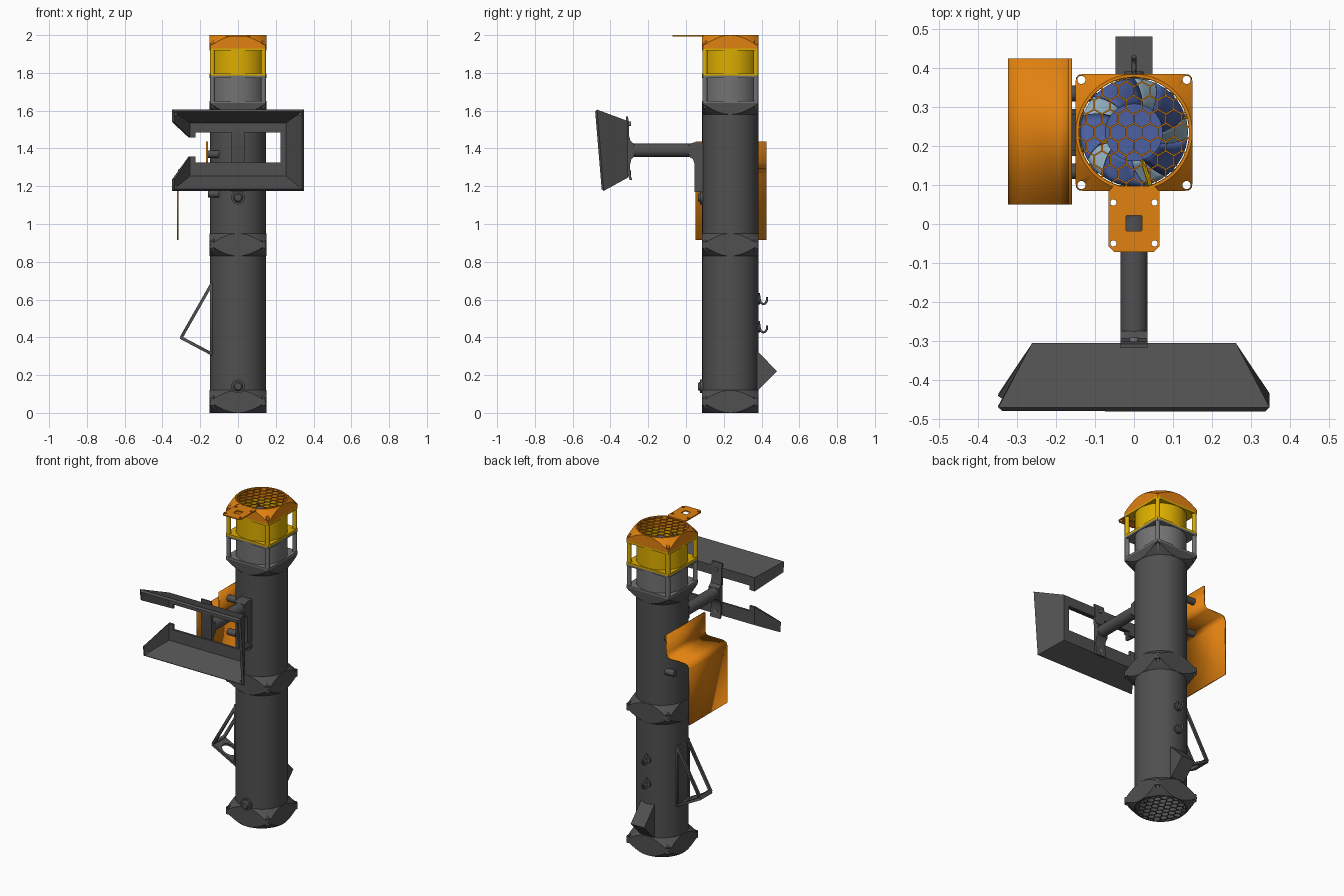
import bpy, bmesh
from math import sin, cos, pi, radians, sqrt
from mathutils import Vector, Matrix

if "Cube" in bpy.data.objects:
    bpy.data.objects.remove(bpy.data.objects["Cube"])

CY = 0.235          # tower axis in y
H = 0.15            # tower half width


def material(name, rgb):
    m = bpy.data.materials.new(name)
    m.diffuse_color = (*rgb, 1)
    m.use_nodes = True
    m.node_tree.nodes["Principled BSDF"].inputs["Base Color"].default_value = m.diffuse_color
    return m


DARK = material("dark_grey", (0.08, 0.08, 0.08))
GREY = material("mid_grey", (0.17, 0.17, 0.17))
ORANGE = material("orange", (0.75, 0.22, 0.005))
YELLOW = material("yellow", (0.72, 0.42, 0.0))
BLUE = material("blue", (0.07, 0.12, 0.36))
PALE = material("pale_blue", (0.3, 0.45, 0.55))


def finish(o, mat, smooth=True):
    o.data.materials.append(mat)
    bpy.ops.object.select_all(action='DESELECT')
    o.select_set(True)
    bpy.context.view_layer.objects.active = o
    if smooth:
        bpy.ops.object.shade_smooth_by_angle(angle=radians(32))
    return o


def mesh(name, verts, faces, mat, thick=0, smooth=True):
    me = bpy.data.meshes.new(name)
    me.from_pydata(verts, [], faces)
    bm = bmesh.new()
    bm.from_mesh(me)
    bmesh.ops.recalc_face_normals(bm, faces=bm.faces)
    bm.to_mesh(me)
    bm.free()
    o = bpy.data.objects.new(name, me)
    bpy.context.collection.objects.link(o)
    if thick:
        s = o.modifiers.new("thickness", 'SOLIDIFY')
        s.thickness, s.offset, s.use_even_offset = thick, 0, True
    return finish(o, mat, smooth)


def ring(name, prof, mat, n=96, cx=0, cy=CY):
    """Closed section prof(angle) -> [(r, z)] swept round a vertical axis."""
    v, f = [], []
    for i in range(n):
        a = 2 * pi * i / n
        p = prof(a)
        k = len(p)
        v += [(cx + r * cos(a), cy + r * sin(a), z) for r, z in p]
        f += [(i * k + j, i * k + (j + 1) % k, (i + 1) % n * k + (j + 1) % k, (i + 1) % n * k + j) for j in range(k)]
    return mesh(name, v, f, mat)


def rod(name, p, q, r, mat, n=24, r2=None):
    p, q = Vector(p), Vector(q)
    bm = bmesh.new()
    rot = (q - p).to_track_quat('Z', 'Y').to_matrix().to_4x4()
    bmesh.ops.create_cone(bm, cap_ends=True, segments=n, radius1=r, radius2=r if r2 is None else r2,
                          depth=(q - p).length, matrix=Matrix.Translation((p + q) / 2) @ rot)
    me = bpy.data.meshes.new(name)
    bm.to_mesh(me)
    bm.free()
    o = bpy.data.objects.new(name, me)
    bpy.context.collection.objects.link(o)
    return finish(o, mat)


def circle(x, y, r, n=24):
    return [(x + r * cos(2 * pi * i / n), y + r * sin(2 * pi * i / n)) for i in range(n)]


def rect(x0, y0, x1, y1, c=0.001):
    return [(x0 + c, y0), (x1 - c, y0), (x1, y0 + c), (x1, y1 - c), (x1 - c, y1), (x0 + c, y1), (x0, y1 - c), (x0, y0 + c)]


def plate(name, loops, thick, mat, matrix):
    """Flat plate from an outline and hole loops."""
    cu = bpy.data.curves.new(name, 'CURVE')
    cu.dimensions, cu.fill_mode, cu.extrude = '2D', 'BOTH', thick / 2
    for lp in loops:
        s = cu.splines.new('POLY')
        s.points.add(len(lp) - 1)
        for pt, (x, y) in zip(s.points, lp):
            pt.co = (x, y, 0, 1)
        s.use_cyclic_u = True
    o = bpy.data.objects.new(name, cu)
    bpy.context.collection.objects.link(o)
    o.matrix_world = matrix
    finish(o, mat, False)
    bpy.ops.object.convert(target='MESH')
    return bpy.context.object


def prism(name, pts, hw, mat, smooth=True):
    """yz outline extruded along x."""
    n = len(pts)
    v = [(s * hw, y, z) for s in (-1, 1) for y, z in pts]
    f = [tuple(range(n)), tuple(range(n, 2 * n))] + [(i, (i + 1) % n, n + (i + 1) % n, n + i) for i in range(n)]
    return mesh(name, v, f, mat, 0, smooth)


def square_r(a):
    return min(H / max(abs(cos(a)), abs(sin(a))), 0.206)


# cutter for the four corner bolt holes
corners = [(sx * 0.135, CY + sy * 0.135) for sx in (-1, 1) for sy in (-1, 1)]
cv, cf = [], []
for cx, cy in corners:
    b = len(cv)
    cv += [(x, y, z) for z in (-0.1, 2.1) for x, y in circle(cx, cy, 0.0105, 16)]
    cf += [tuple(range(b, b + 16)), tuple(range(b + 16, b + 32))]
    cf += [(b + i, b + (i + 1) % 16, b + 16 + (i + 1) % 16, b + 16 + i) for i in range(16)]
cutter = mesh("bolt_hole_cutter", cv, cf, DARK)
cutter.hide_render = True
cutter.hide_set(True)


def drill(o):
    m = o.modifiers.new("bolt_holes", 'BOOLEAN')
    m.object, m.operation, m.solver = cutter, 'DIFFERENCE', 'EXACT'


def flange(name, z0, z1, lo, hi, mat):
    """Square collar whose corners are trimmed by cones below and/or above."""
    def prof(a):
        R = square_r(a)
        d = max(R - H, 0) * 0.95
        return [(0.142, z0), (H - 0.0005 if lo else R, z0), (R, z0 + d * lo + 0.0005),
                (R, z1 - d * hi - 0.0005), (H - 0.0005 if hi else R, z1), (0.142, z1)]
    drill(ring(name, prof, mat))


def bosses(name, z0, z1, r, mat):
    for cx, cy in corners:
        ring(name, lambda a: [(0.0105, z0), (r, z0), (r, z1), (0.0105, z1)], mat, 16, cx, cy)


# tower tubes and collars
for nm, z0, z1 in (("lower_tube", 0.11, 0.84), ("upper_tube", 0.94, 1.59)):
    ring(nm, lambda a: [(0.142, z0), (0.149, z0), (0.149, z1), (0.142, z1)], DARK)
flange("base_collar", 0, 0.12, 1, 1, DARK)
flange("middle_collar", 0.83, 0.95, 1, 1, DARK)
flange("upper_collar", 1.58, 1.64, 1, 0, DARK)
flange("top_cap", 1.93, 2.0, 0, 1, ORANGE)
for z in (0.06, 0.89):
    bosses("collar_boss", z - 0.02, z + 0.02, 0.0145, DARK)


# fans
def fan(tag, z0, z1, mat, blade_mat, phase):
    ring(tag + "_housing", lambda a: [(0.141, z0), (0.147, z0), (0.147, z1), (0.141, z1)], mat)
    for za, zb in ((z0, z0 + 0.012), (z1 - 0.012, z1)):
        flange(tag + "_frame", za, zb, 0, 0, mat)
    bosses(tag + "_post", z0, z1, 0.0135, mat)
    rod(tag + "_hub", (0, CY, z0 + 0.02), (0, CY, z1 - 0.02), 0.074, blade_mat, 48)
    v, f = [], []
    for b in range(5):
        for i in range(6):
            r = 0.07 + 0.068 * i / 5
            for j in range(6):
                a = phase + b * 2 * pi / 5 + radians(48 * j / 5 + 18 * i / 5)
                v.append((r * cos(a), CY + r * sin(a), z0 + 0.035 + (z1 - z0 - 0.06) * j / 5))
        o = b * 36
        f += [(o + i * 6 + j, o + i * 6 + j + 1, o + i * 6 + j + 7, o + i * 6 + j + 6) for i in range(5) for j in range(5)]
    mesh(tag + "_blades", v, f, blade_mat, 0.004)
    for k in range(4):
        a = phase + k * pi / 2 + 0.3
        rod(tag + "_strut", (0.06 * cos(a), CY + 0.06 * sin(a), z0 + 0.012), (0.143 * cos(a), CY + 0.143 * sin(a), z0 + 0.012), 0.006, mat, 8)


fan("lower_fan", 1.64, 1.785, GREY, PALE, 0.5)
fan("upper_fan", 1.785, 1.93, YELLOW, BLUE, 0.0)


# honeycomb guards at both ends
def grill(name, z, mat, pitch=0.041, rib=0.0022, t=0.006):
    v, f = [], []
    ro = pitch / sqrt(3)
    for row in range(-5, 6):
        for col in range(-5, 6):
            x, y = pitch * (col + 0.5 * (row % 2)), row * ro * 1.5
            if x * x + y * y > 0.155 ** 2:
                continue
            b = len(v)
            for zz in (z, z + t):
                for r in (ro, ro - rib):
                    for k in range(6):
                        p = Vector((x + r * sin(k * pi / 3), y + r * cos(k * pi / 3)))
                        p *= min(1, 0.144 / max(p.length, 1e-6))
                        v.append((p.x, p.y + CY, zz))
            for k in range(6):
                n = (k + 1) % 6
                f += [(b + p + k, b + p + n, b + q + n, b + q + k) for p, q in ((0, 6), (12, 18), (6, 18))]
    mesh(name, v, f, mat, 0, False)


grill("top_guard", 1.993, ORANGE)
grill("base_guard", 0.0, DARK)

# orange mounting tab on top
holes = [circle(x, y, 0.008) for x in (-0.053, 0.053) for y in (-0.05, 0.055)]
plate("top_tab", [rect(-0.065, -0.072, 0.065, 0.098, 0.014), rect(-0.02, -0.018, 0.02, 0.022)] + holes,
      0.007, ORANGE, Matrix.Translation((0, 0, 1.9965)))

# screen hood: funnel strip running round from one lip of the left gap to the other
st = [(-1, 1.54, 1.458, 1.458), (-1, 1.60, 1.54, 1.485), (1, 1.60, 1.54, 1.485),
      (1, 1.18, 1.25, 1.326), (-1, 1.18, 1.25, 1.326), (-1, 1.236, 1.358, 1.358)]
hv, hf = [], []
for s, zf, zb, zh in st:
    hv += [(s * 0.343, -0.441 - (zf - 1.18) * 0.083, zf), (s * 0.258, -0.313, zb), (s * 0.226, -0.313, zh)]
for i in range(5):
    hf += [(3 * i + j, 3 * i + j + 1, 3 * i + j + 4, 3 * i + j + 3) for j in (0, 1)]
mesh("screen_hood", hv, hf, DARK, 0.014, False)
for x in (-0.33, 0.33):
    for y, z in ((-0.47, 1.583), (-0.437, 1.197)):
        rod("hood_screw", (x, y - 0.004, z), (x, y + 0.012, z), 0.008, GREY, 12)

# arm holding the hood
rod("arm", (0, -0.29, 1.39), (0, 0.09, 1.39), 0.035, DARK, 32)
prism("arm_front_plate", [(-0.318, 1.57), (-0.308, 1.57), (-0.302, 1.54), (-0.302, 1.47), (-0.294, 1.44), (-0.275, 1.424),
      (-0.275, 1.356), (-0.29, 1.34), (-0.297, 1.31), (-0.293, 1.26), (-0.285, 1.232), (-0.297, 1.232), (-0.308, 1.26)], 0.035, DARK)
prism("arm_rear_plate", [(0.1, 1.432), (0.045, 1.432), (0.015, 1.424), (0.015, 1.356), (0.036, 1.345), (0.045, 1.32),
      (0.045, 1.17), (0.1, 1.17)], 0.035, DARK)
for z in (1.27, 1.53):
    rod("arm_plate_screw", (0, -0.32, z), (0, -0.292, z), 0.012, GREY, 16)

# cable glands
for z in (0.14, 1.14):
    rod("gland_nut", (0, 0.1, z), (0, 0.075, z), 0.036, DARK)
    rod("gland_cap", (0, 0.076, z), (0, 0.063, z), 0.026, DARK, 24, 0.018)

# orange side bracket and its standoffs
pr = [(-0.164, 1.437), (-0.164, 1.325), (-0.171, 1.304), (-0.19, 1.295), (-0.29, 1.295), (-0.311, 1.287), (-0.319, 1.265), (-0.319, 0.915)]
bv = [(x, y, z) for x, z in pr for y in (0.05, 0.425)]
mesh("side_bracket", bv, [(2 * i, 2 * i + 1, 2 * i + 3, 2 * i + 2) for i in range(7)], ORANGE, 0.009)
for y in (0.135, 0.335):
    for z in (1.37, 1.16):
        rod("standoff", (-0.1, y, z), (-0.16, y, z), 0.02, DARK)

# triangular holder on the left side
def slab(name, a, b, loops):
    a, b = Vector((a[0], CY, a[1])), Vector((b[0], CY, b[1]))
    x = (b - a).normalized()
    y = Vector((0, 1, 0))
    m = Matrix((x, y, x.cross(y))).transposed().to_4x4()
    plate(name, loops((b - a).length), 0.016, DARK, Matrix.Translation(a) @ m)


slab("holder_shelf", (-0.135, 0.31), (-0.305, 0.4), lambda L: [rect(0, -0.06, L, 0.06, 0.004), circle(L * 0.55, 0, 0.045, 32)])
slab("holder_brace", (-0.3, 0.4), (-0.135, 0.69), lambda L: [rect(0, -0.06, L, 0.06), rect(0.016, -0.045, L - 0.016, 0.045)])
slab("holder_back", (-0.141, 0.31), (-0.141, 0.69), lambda L: [rect(0, -0.06, L, 0.06), rect(0.016, -0.045, L - 0.016, 0.045)])

# rear hooks
for z in (0.58, 0.43):
    rod("hook_base", (0, 0.375, z + 0.02), (0, 0.392, z + 0.02), 0.025, DARK)
    cu = bpy.data.curves.new("hook", 'CURVE')
    cu.dimensions, cu.bevel_depth, cu.bevel_resolution, cu.use_fill_caps = '3D', 0.006, 2, True
    s = cu.splines.new('POLY')
    pts = [(0.385, 0.055), (0.39, 0.02), (0.396, 0.004), (0.408, -0.004), (0.42, 0), (0.428, 0.012), (0.429, 0.033)]
    s.points.add(len(pts) - 1)
    for p, (y, dz) in zip(s.points, pts):
        p.co = (0, y, z + dz, 1)
    o = bpy.data.objects.new("hook", cu)
    bpy.context.collection.objects.link(o)
    finish(o, DARK, False)
    bpy.ops.object.convert(target='MESH')

# rear wedge box
prism("rear_box", [(0.37, 0.335), (0.386, 0.32), (0.481, 0.22), (0.386, 0.125), (0.37, 0.125)], 0.047, DARK, False)
